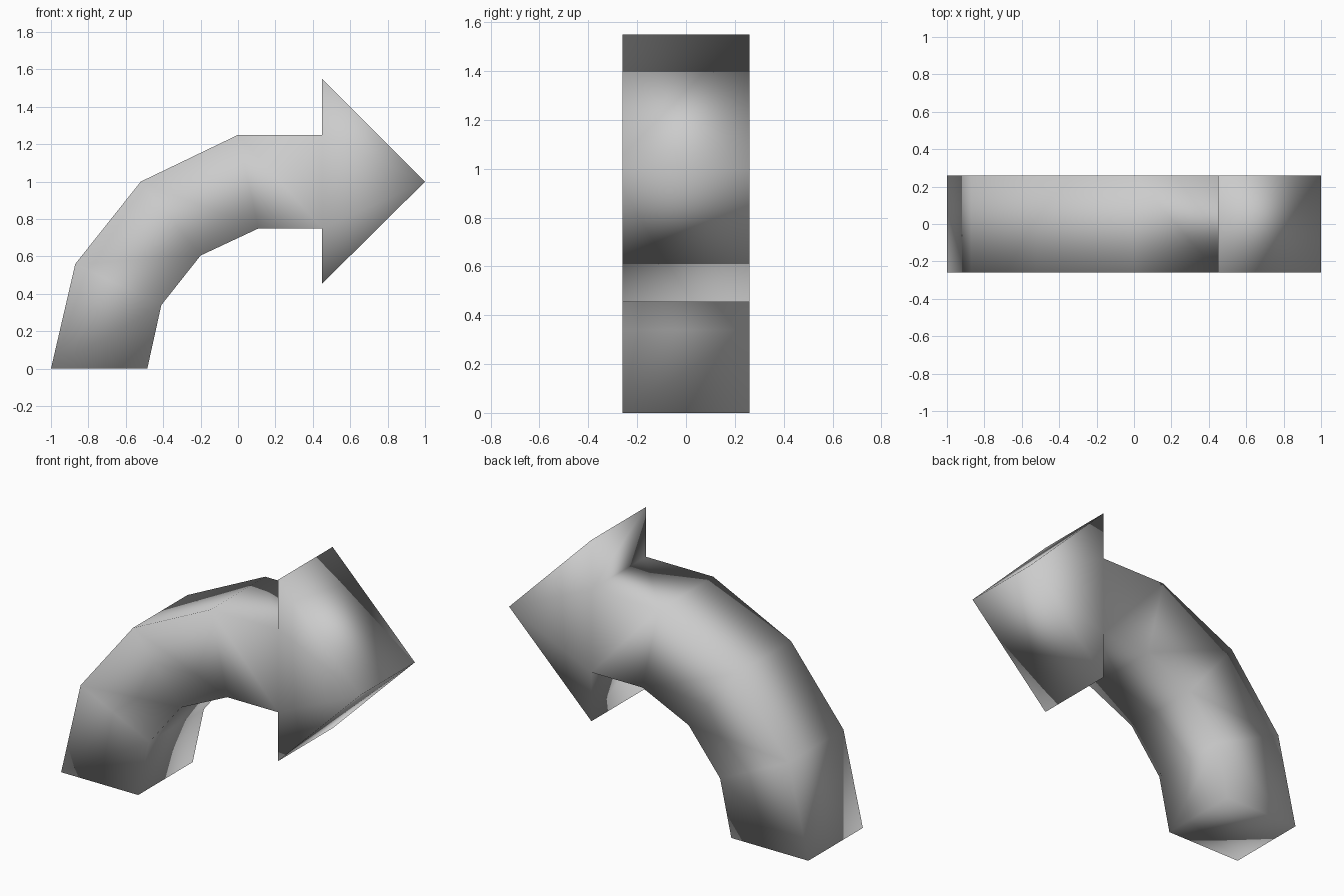
import bpy
import bmesh
from mathutils import Vector

cube = bpy.data.objects.get("Cube")
if cube:
    bpy.data.objects.remove(cube, do_unlink=True)

DEPTH = 0.52

# Plain grey finish
grey = bpy.data.materials.new("plain_grey")
grey.use_nodes = True
colour = (0.6, 0.6, 0.6, 1)
grey.diffuse_color = colour
grey.node_tree.nodes["Principled BSDF"].inputs["Base Color"].default_value = colour

# Matching points along the outer and inner edges of the bent shaft
outer = [(-1, 0), (-0.87, 0.56), (-0.52, 1), (0, 1.25), (0.45, 1.25)]
inner = [(-0.485, 0), (-0.41, 0.34), (-0.2, 0.605), (0.11, 0.75), (0.45, 0.75)]
# Barbs and tip of the head
head = [(0.45, 1.55), (1, 1), (0.45, 0.455)]

bm = bmesh.new()


def row(points):
    return [bm.verts.new((x, -DEPTH / 2, z)) for x, z in points]


# Flat front: a strip of quads for the shaft, one face for the head
top, bottom, barbs = row(outer), row(inner), row(head)
for i in range(len(top) - 1):
    bm.faces.new((top[i], bottom[i], bottom[i + 1], top[i + 1]))
bm.faces.new((top[-1], bottom[-1], barbs[2], barbs[1], barbs[0]))

# Thickness: keep the front and extrude to the back
extruded = bmesh.ops.extrude_face_region(bm, geom=bm.faces[:], use_keep_orig=True)
back = [g for g in extruded["geom"] if isinstance(g, bmesh.types.BMVert)]
bmesh.ops.translate(bm, verts=back, vec=Vector((0, DEPTH, 0)))
bmesh.ops.recalc_face_normals(bm, faces=bm.faces[:])

# Soft shading runs over every edge
for face in bm.faces:
    face.smooth = True

mesh = bpy.data.meshes.new("curved_arrow")
bm.to_mesh(mesh)
bm.free()
mesh.materials.append(grey)
arrow = bpy.data.objects.new("curved_arrow", mesh)
bpy.context.collection.objects.link(arrow)
